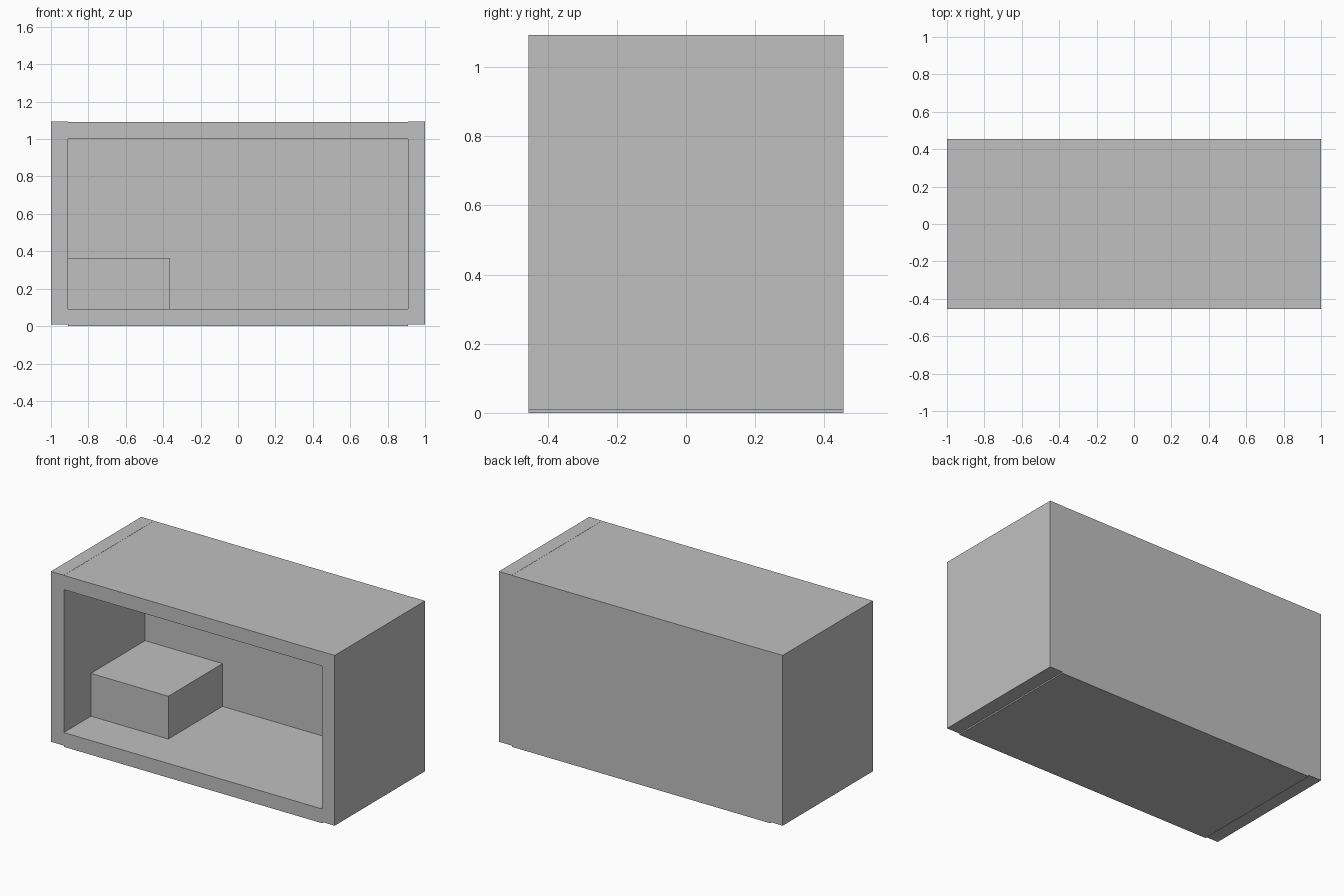
import bpy

# Remove the default object
if "Cube" in bpy.data.objects:
    bpy.data.objects.remove(bpy.data.objects["Cube"], do_unlink=True)

# Single plain grey
GREY = (0.53, 0.53, 0.53, 1)
grey = bpy.data.materials.new("plain grey")
grey.use_nodes = True
grey.diffuse_color = GREY
grey.node_tree.nodes["Principled BSDF"].inputs["Base Color"].default_value = GREY


def box(name, x, y, z):
    """Box spanning the given (low, high) range on each axis."""
    spans = (x, y, z)
    bpy.ops.mesh.primitive_cube_add(size=1, location=[(a + b) / 2 for a, b in spans])
    obj = bpy.context.object
    obj.name = obj.data.name = name
    obj.scale = [b - a for a, b in spans]
    bpy.ops.object.transform_apply(location=False, rotation=False, scale=True)
    obj.data.materials.append(grey)
    return obj


WALL = 1 / 11                  # panel thickness
INNER = 1 - WALL               # half width of the opening
DEPTH = 5 * WALL               # half depth of the case
HEIGHT = 1.093
LIP = 0.008                    # end panels stop just above the ground
across = (-INNER, INNER)
deep = (-DEPTH, DEPTH)

# Floor, roof and back between the end panels
box("floor_panel", across, deep, (0, WALL))
box("top_panel", across, deep, (HEIGHT - WALL - 0.001, HEIGHT - 0.001))
box("back_panel", across, (DEPTH - WALL, DEPTH), (WALL, HEIGHT - WALL - 0.001))

# End panels
box("right_panel", (-1, -INNER), deep, (LIP, HEIGHT))
box("left_panel", (INNER, 1), deep, (LIP, HEIGHT))

# Solid block in the back right corner of the case
box("inner_block", (-INNER, -INNER + 6 * WALL),
    (DEPTH - 7 * WALL, DEPTH - WALL), (WALL, 4 * WALL))
